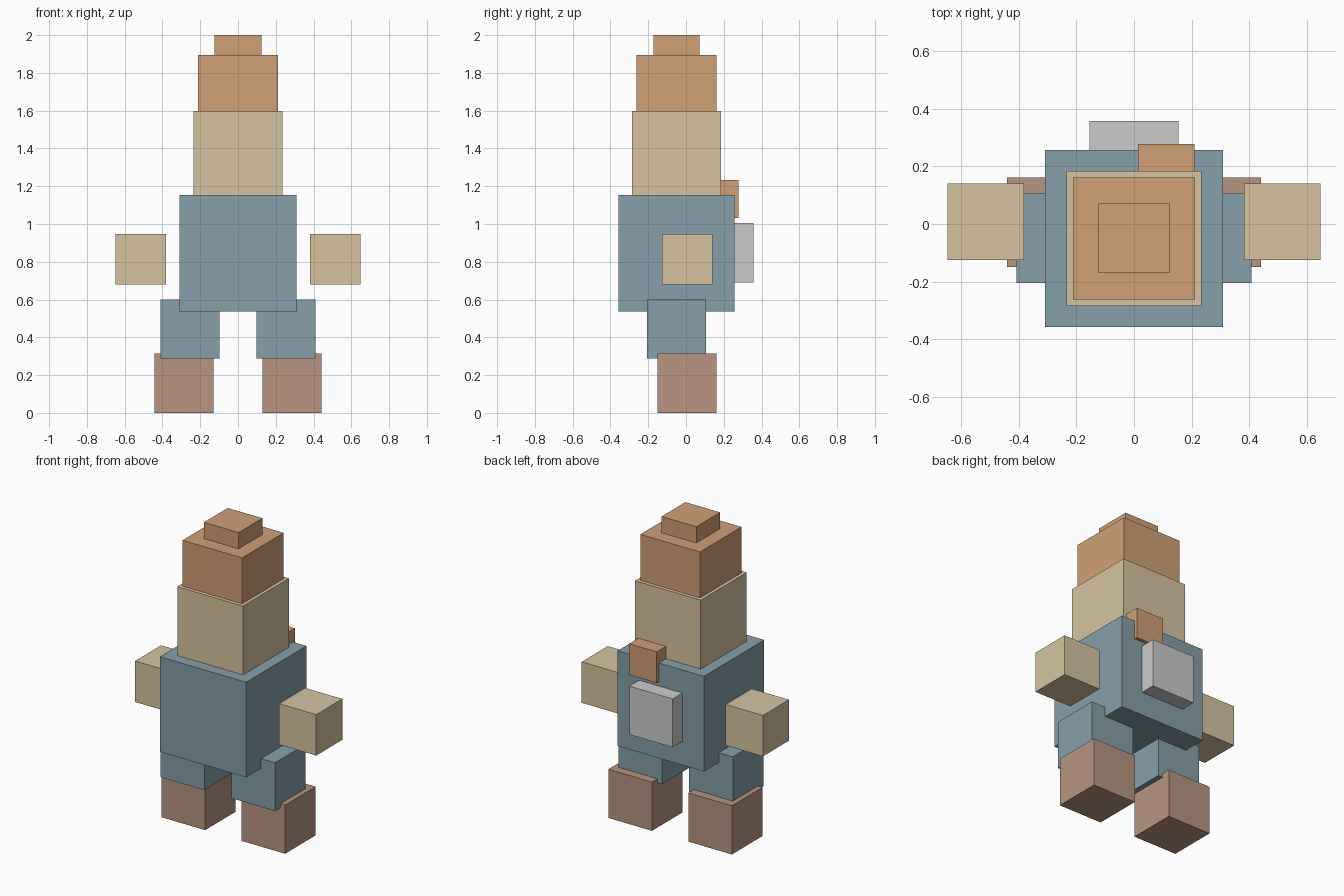
import bpy
import bmesh
from mathutils import Vector

if "Cube" in bpy.data.objects:
    bpy.data.objects.remove(bpy.data.objects["Cube"])


def material(name, color):
    mat = bpy.data.materials.new(name)
    mat.diffuse_color = (*color, 1.0)
    mat.use_nodes = True
    mat.node_tree.nodes["Principled BSDF"].inputs["Base Color"].default_value = mat.diffuse_color
    return mat


TAN = material("tan", (0.67, 0.55, 0.35))
ORANGE = material("orange", (0.63, 0.35, 0.18))
BLUE = material("blue", (0.24, 0.35, 0.40))
BROWN = material("brown", (0.48, 0.30, 0.22))


def box(name, x, y, z, mat=None):
    """Box spanning the given (min, max) range on each axis."""
    low, high = (Vector(corner) for corner in zip(x, y, z))
    bm = bmesh.new()
    bmesh.ops.create_cube(bm, size=1.0)
    bmesh.ops.scale(bm, vec=high - low, verts=bm.verts)
    mesh = bpy.data.meshes.new(name)
    bm.to_mesh(mesh)
    bm.free()
    if mat:
        mesh.materials.append(mat)
    obj = bpy.data.objects.new(name, mesh)
    obj.location = (low + high) / 2
    bpy.context.collection.objects.link(obj)
    return obj


# Torso, head and stepped hat; upper blocks sink slightly into lower ones
box("torso", (-0.309, 0.309), (-0.358, 0.258), (0.538, 1.153), BLUE)
box("head", (-0.235, 0.235), (-0.285, 0.185), (1.13, 1.598), TAN)
box("hat", (-0.213, 0.213), (-0.262, 0.162), (1.57, 1.895), ORANGE)
box("hat_top", (-0.124, 0.124), (-0.171, 0.072), (1.87, 2.0), ORANGE)

# Plain grey pack and small pouch on the back
box("back_pack", (-0.155, 0.155), (0.20, 0.358), (0.691, 1.004))
box("back_pouch", (0.014, 0.211), (0.08, 0.279), (1.032, 1.233), ORANGE)

# Mirrored limbs
for side, sign in (("left", -1), ("right", 1)):
    def span(inner, outer):
        return sorted((sign * inner, sign * outer))

    box(f"{side}_hand", span(0.382, 0.648), (-0.126, 0.140), (0.681, 0.946), TAN)
    box(f"{side}_leg", span(0.097, 0.409), (-0.206, 0.106), (0.289, 0.601), BLUE)
    box(f"{side}_foot", span(0.130, 0.442), (-0.150, 0.162), (0.0, 0.315), BROWN)
